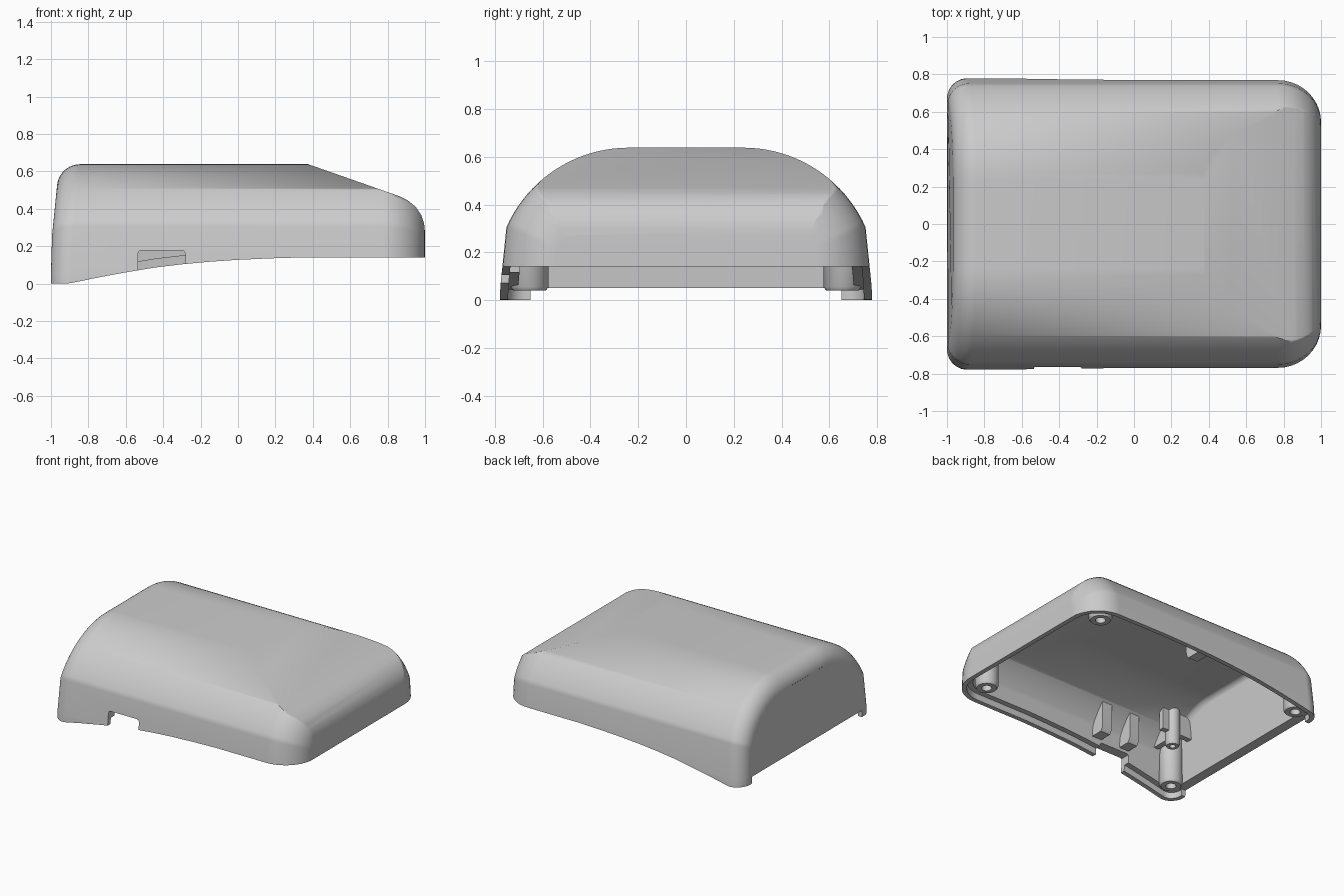
import bpy, bmesh
from math import sin, cos, pi, radians

if "Cube" in bpy.data.objects:
    bpy.data.objects.remove(bpy.data.objects["Cube"])

WALL, LIP, LIP_DEPTH = 0.075, 0.034, 0.045
# sweeping lower edge, from nose to tail (x, z)
SWEEP = [(1.0, 0.14), (0.35, 0.14), (0.18, 0.135), (0, 0.127), (-0.15, 0.117),
         (-0.3, 0.103), (-0.45, 0.085), (-0.6, 0.06), (-0.75, 0.032),
         (-0.89, 0.003), (-0.92, 0), (-1.2, 0)]


def finish(bm, name):
    bmesh.ops.recalc_face_normals(bm, faces=bm.faces)
    me = bpy.data.meshes.new(name)
    bm.to_mesh(me)
    bm.free()
    ob = bpy.data.objects.new(name, me)
    bpy.context.collection.objects.link(ob)
    return ob


def loft(rings, name):
    """Skin closed rings of equal length and cap both ends."""
    bm = bmesh.new()
    vs = [[bm.verts.new(p) for p in r] for r in rings]
    n = len(vs[0])
    for a, b in zip(vs, vs[1:]):
        for i in range(n):
            bm.faces.new((a[i], a[(i + 1) % n], b[(i + 1) % n], b[i]))
    bm.faces.new(vs[0])
    bm.faces.new(vs[-1])
    return finish(bm, name)


def prism(name, outline, y0, y1):
    """Side outline (x, z) extruded along y."""
    return loft([[(x, y, z) for x, z in outline] for y in (y0, y1)], name)


def box(name, x0, x1, y0, y1, z0, z1):
    return prism(name, [(x0, z0), (x1, z0), (x1, z1), (x0, z1)], y0, y1)


def boolean(ob, cutter, op, keep=False):
    m = ob.modifiers.new("cut", 'BOOLEAN')
    m.object, m.operation, m.solver = cutter, op, 'EXACT'
    bpy.context.view_layer.objects.active = ob
    bpy.ops.object.modifier_apply(modifier=m.name)
    if not keep:
        bpy.data.objects.remove(cutter)


def arch(x, d, tilt):
    """Arched cross-section inset by d; tilt leans the end wall inward."""
    half = [(0.783 - d, -0.1), (0.777 - d, 0.06)]
    for i in range(21):
        a = radians(24 + 66 * i / 20)
        half.append((0.24 + (0.56 - d) * cos(a), 0.078 + (0.56 - d) * sin(a)))
    pts = half + [(-y, z) for y, z in reversed(half)]
    return [(x + tilt * max(z - 0.2, 0) * 0.1, y, z) for y, z in pts]


def solid(name, t, open_bottom):
    """Housing volume inset by t, filleted at both ends."""
    rings, n = [], 10
    r = 0.11 - t
    for i in range(n + 1):
        a = pi / 2 * i / n
        rings.append(arch(-1 + t + r * (1 - cos(a)), t + r * (1 - sin(a)), 1))
    r = 0.23 - t
    for i in range(n + 1):
        a = pi / 2 * (1 - i / n)
        rings.append(arch(1 - t - r * (1 - cos(a)), t + r * (1 - sin(a)), 0))
    body = loft(rings, name)
    # side outline: sloped top and rounded nose
    nose = [(0.15, 0.72), (0.37, 0.64), (0.86, 0.468), (0.91, 0.443), (0.95, 0.41),
            (0.98, 0.365), (0.995, 0.32), (1.0, 0.27)]
    side = [(-1.2, 0.9), (0.15, 0.9)] + [(x - t * 0.7, z - t * 0.8) for x, z in nose]
    side += [(1.0 - t * 0.7, -0.3), (-1.2, -0.3)] if open_bottom else SWEEP
    boolean(body, prism("outline", side, -1, 1), 'INTERSECT')
    return body


def post(name, x, y, z0, z1, r, hole):
    """Round post with a blind screw hole from below."""
    prof = [(hole, z0 + 0.15), (hole, z0), (r * 0.85, z0), (r, z0 + 0.015), (r, z1)]
    return loft([[(x + q * cos(2 * pi * k / 28), y + q * sin(2 * pi * k / 28), z)
                  for k in range(28)] for q, z in prof], name)


def gusset(name, x, y, w, z0, z1):
    """Tapered rib reaching inward from the side wall."""
    s = 1 if y > 0 else -1
    prof = [(s * 0.8, z0), (y, z0), (y - s * 0.02, z0 + 0.03), (s * 0.58, z1), (s * 0.8, z1)]
    return loft([[(x + d, py, z) for py, z in prof] for d in (-w, w)], name)


# Shell body; raised lower edge of the end wall leaves corner feet
shell = solid("housing_shell", 0, False)
boolean(shell, box("end_gap", -1.2, -0.82, -0.65, 0.65, -0.2, 0.05), 'DIFFERENCE')

# Cable notch in the front wall, with rounded upper corners
notch = [(-0.535, -0.1), (-0.535, 0.16), (-0.529, 0.173), (-0.515, 0.178),
         (-0.3, 0.178), (-0.287, 0.172), (-0.282, 0.16), (-0.282, -0.1)]
boolean(shell, prism("notch", notch, -0.9, -0.6), 'DIFFERENCE')

# Inner cavity, then a thin lip stepped into the lower rim
boolean(shell, solid("cavity", WALL, True), 'DIFFERENCE')
lip = solid("lip_step", LIP, True)
under = [(x + (0.1 if x == 1.0 else 0), z + LIP_DEPTH) for x, z in SWEEP]
boolean(lip, prism("under", under + [(-1.2, -0.5), (1.1, -0.5)], -1, 1), 'INTERSECT')
boolean(shell, lip, 'DIFFERENCE')

# Inner posts and ribs, trimmed to end within the shell thickness
inner = []
for s, tag in ((-1, "front"), (1, "back")):
    inner.append(post(tag + "_foot_boss", -0.875, s * 0.655, 0.04, 0.6, 0.08, 0.035))
    inner.append(post(tag + "_nose_boss", 0.8, s * 0.6, 0.16, 0.6, 0.08, 0.035))
inner.append(post("tall_post", -0.76, -0.5, 0.24, 0.64, 0.05, 0.02))
for i, x in enumerate((-0.25, -0.49)):
    inner.append(gusset(f"wall_gusset_{i}", x, -0.6, 0.04, 0.2, 0.5))
inner.append(box("post_web", -0.78, -0.74, -0.76, -0.5, 0.3, 0.6))
inner.append(box("post_cross_web", -0.98, -0.66, -0.52, -0.48, 0.34, 0.6))
inner.append(gusset("back_gusset", 0.0, 0.62, 0.04, 0.14, 0.4))
core = solid("core", 0.04, True)
for ob in inner:
    boolean(ob, core, 'INTERSECT', keep=True)
bpy.data.objects.remove(core)

# Smooth shading
bpy.ops.object.select_all(action='DESELECT')
for ob in [shell] + inner:
    ob.select_set(True)
bpy.context.view_layer.objects.active = shell
bpy.ops.object.shade_smooth_by_angle(angle=radians(42))
weighted = shell.modifiers.new("even_shading", 'WEIGHTED_NORMAL')
weighted.keep_sharp = True
